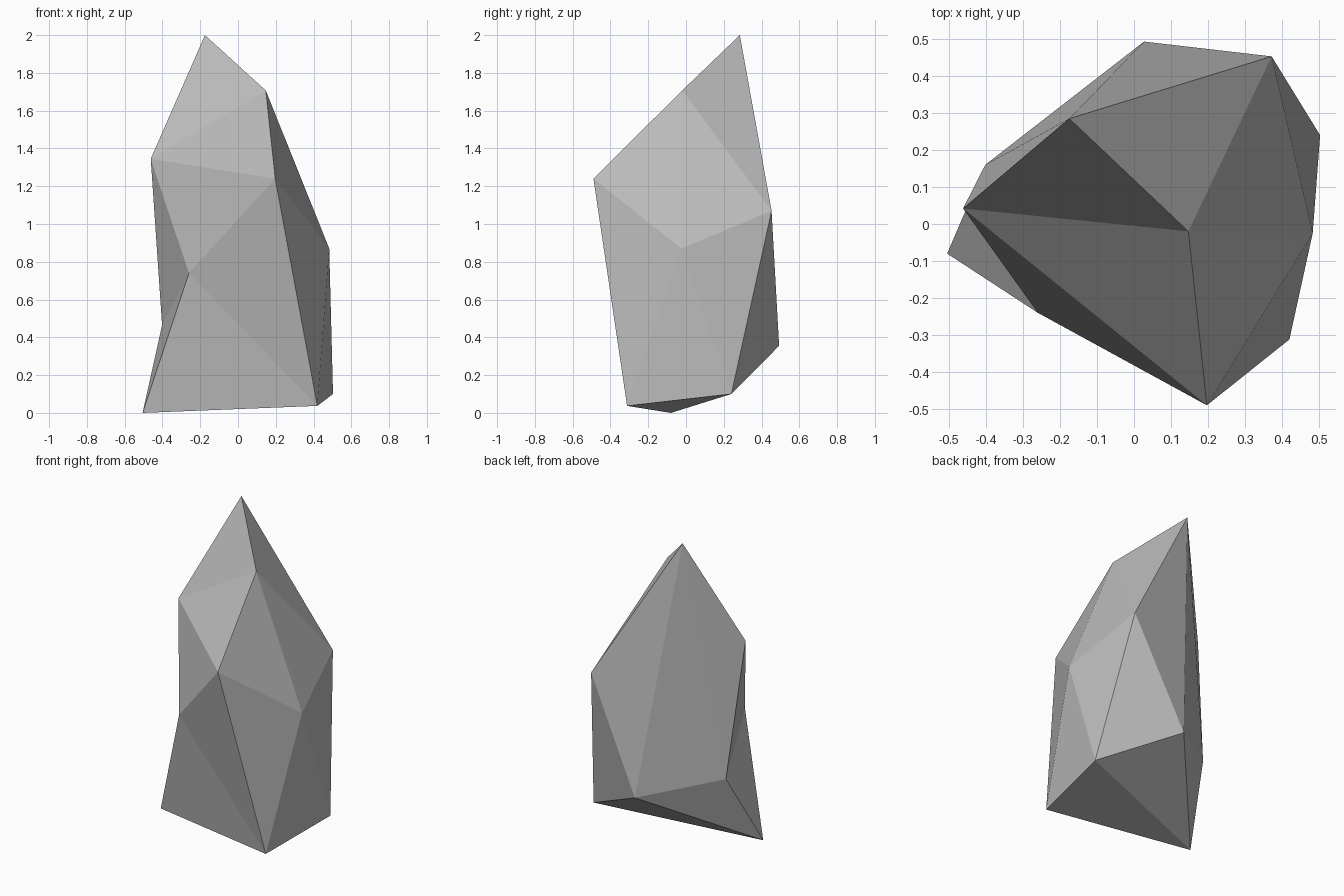
import bpy
import bmesh

default_cube = bpy.data.objects.get("Cube")
if default_cube:
    bpy.data.objects.remove(default_cube, do_unlink=True)

# Stone material
stone = bpy.data.materials.new("stone grey")
stone.use_nodes = True
grey = (0.5, 0.5, 0.5, 1)
stone.diffuse_color = grey
shader = next(n for n in stone.node_tree.nodes if n.type == "BSDF_PRINCIPLED")
shader.inputs["Base Color"].default_value = grey
shader.inputs["Roughness"].default_value = 0.9

# Rock corners: a peak, two staggered rings of five, and a foot
peak = (-0.175, 0.285, 2.0)
upper_ring = [
    (0.147, -0.02, 1.707),
    (-0.462, 0.042, 1.345),
    (-0.402, 0.16, 0.465),
    (0.027, 0.493, 0.355),
    (0.372, 0.453, 1.07),
]
lower_ring = [
    (0.197, -0.49, 1.24),
    (-0.26, -0.24, 0.74),
    (-0.505, -0.08, 0.0),
    (0.503, 0.24, 0.1),
    (0.483, -0.025, 0.87),
]
foot = (0.42, -0.312, 0.037)

# Join the rings into a faceted, twenty-sided boulder
bm = bmesh.new()
top = bm.verts.new(peak)
upper = [bm.verts.new(co) for co in upper_ring]
lower = [bm.verts.new(co) for co in lower_ring]
bottom = bm.verts.new(foot)
count = len(upper)
for i in range(count):
    j = (i + 1) % count
    bm.faces.new((top, upper[i], upper[j]))
    bm.faces.new((upper[i], lower[i], upper[j]))
    bm.faces.new((lower[i], lower[j], upper[j]))
    bm.faces.new((bottom, lower[j], lower[i]))
bmesh.ops.recalc_face_normals(bm, faces=bm.faces)

mesh = bpy.data.meshes.new("rock")
bm.to_mesh(mesh)
bm.free()
mesh.materials.append(stone)
rock = bpy.data.objects.new("rock", mesh)
bpy.context.collection.objects.link(rock)
